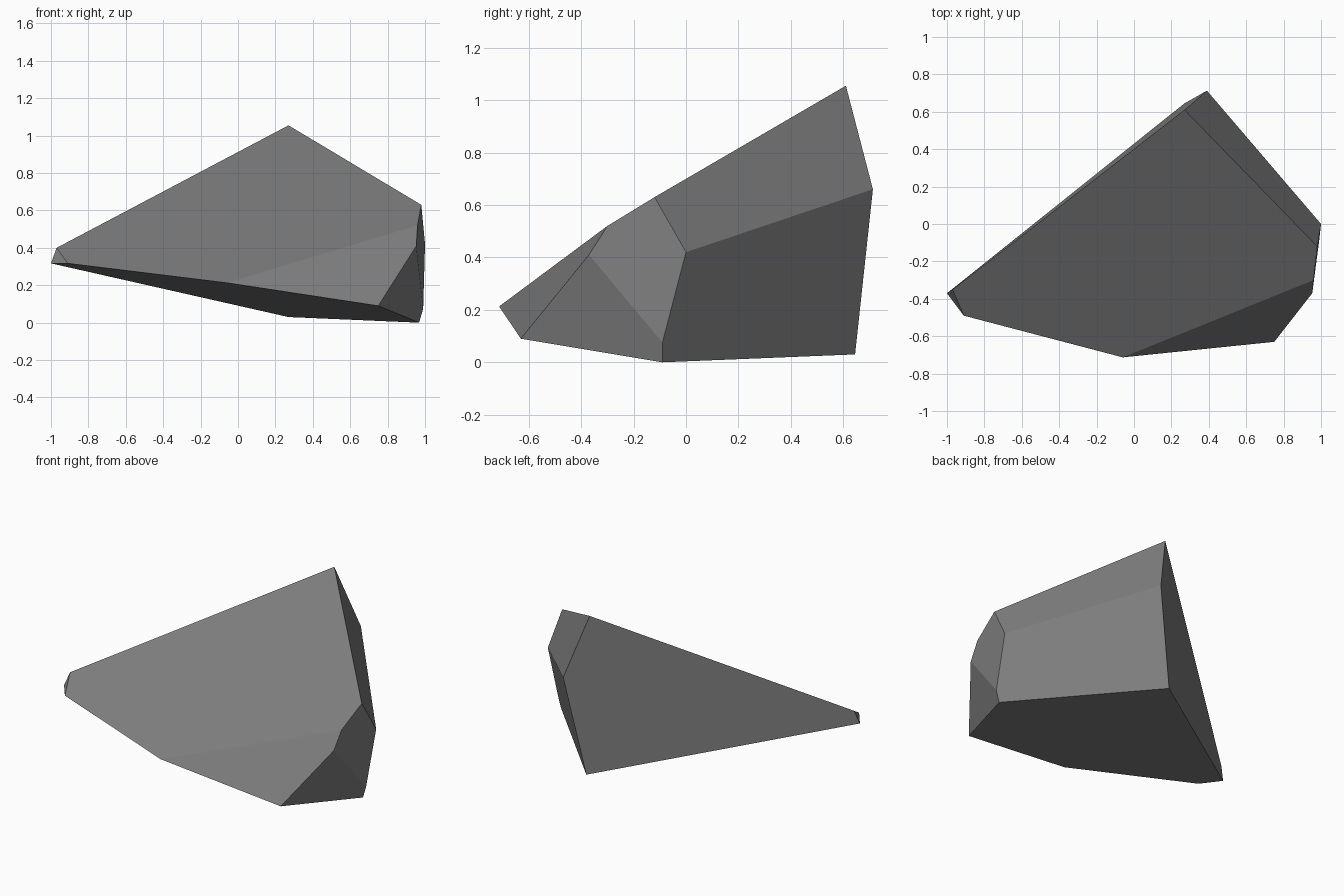
import bpy
import bmesh

cube = bpy.data.objects.get("Cube")
if cube:
    bpy.data.objects.remove(cube, do_unlink=True)

# Stone material
stone = bpy.data.materials.new("stone_grey")
stone.use_nodes = True
colour = (0.21, 0.21, 0.21, 1.0)
stone.diffuse_color = colour
bsdf = next(n for n in stone.node_tree.nodes if n.type == 'BSDF_PRINCIPLED')
bsdf.inputs["Base Color"].default_value = colour
bsdf.inputs["Roughness"].default_value = 0.9

# Corners of the chipped rock
corners = {
    "peak": (0.27, 0.61, 1.055),
    "back": (0.39, 0.713, 0.66),
    "back_foot": (0.27, 0.645, 0.03),
    "side_top": (0.98, -0.12, 0.63),
    "side_mid": (1.0, 0.0, 0.42),
    "side_low": (0.99, -0.09, 0.075),
    "side_foot": (0.968, -0.09, 0.0),
    "chip_top": (0.96, -0.30, 0.52),
    "chip_low": (0.953, -0.37, 0.41),
    "front_foot": (0.75, -0.63, 0.09),
    "front": (-0.06, -0.713, 0.213),
    "tip": (-1.0, -0.37, 0.317),
    "tip_top": (-0.97, -0.35, 0.40),
    "tip_front": (-0.91, -0.49, 0.317),
}

# Each flat facet, named by its corners in order
facets = [
    "peak tip_top tip_front front chip_top side_top",        # broad sloping top
    "front front_foot chip_low chip_top",                    # front slope
    "front_foot side_foot side_low chip_low",                # front corner chip
    "chip_low side_low side_mid side_top chip_top",          # side chip
    "side_mid side_low side_foot back_foot back",            # side wall
    "peak side_top side_mid back",                           # upper side
    "peak back back_foot tip tip_top",                       # back wall
    "tip tip_front tip_top",                                 # blunt tip
    "tip back_foot side_foot front_foot front tip_front",    # underside
]

bm = bmesh.new()
verts = {name: bm.verts.new(co) for name, co in corners.items()}
for facet in facets:
    bm.faces.new([verts[n] for n in facet.split()])
bmesh.ops.recalc_face_normals(bm, faces=bm.faces[:])

mesh = bpy.data.meshes.new("rock")
bm.to_mesh(mesh)
bm.free()
mesh.materials.append(stone)
rock = bpy.data.objects.new("rock", mesh)
bpy.context.scene.collection.objects.link(rock)
